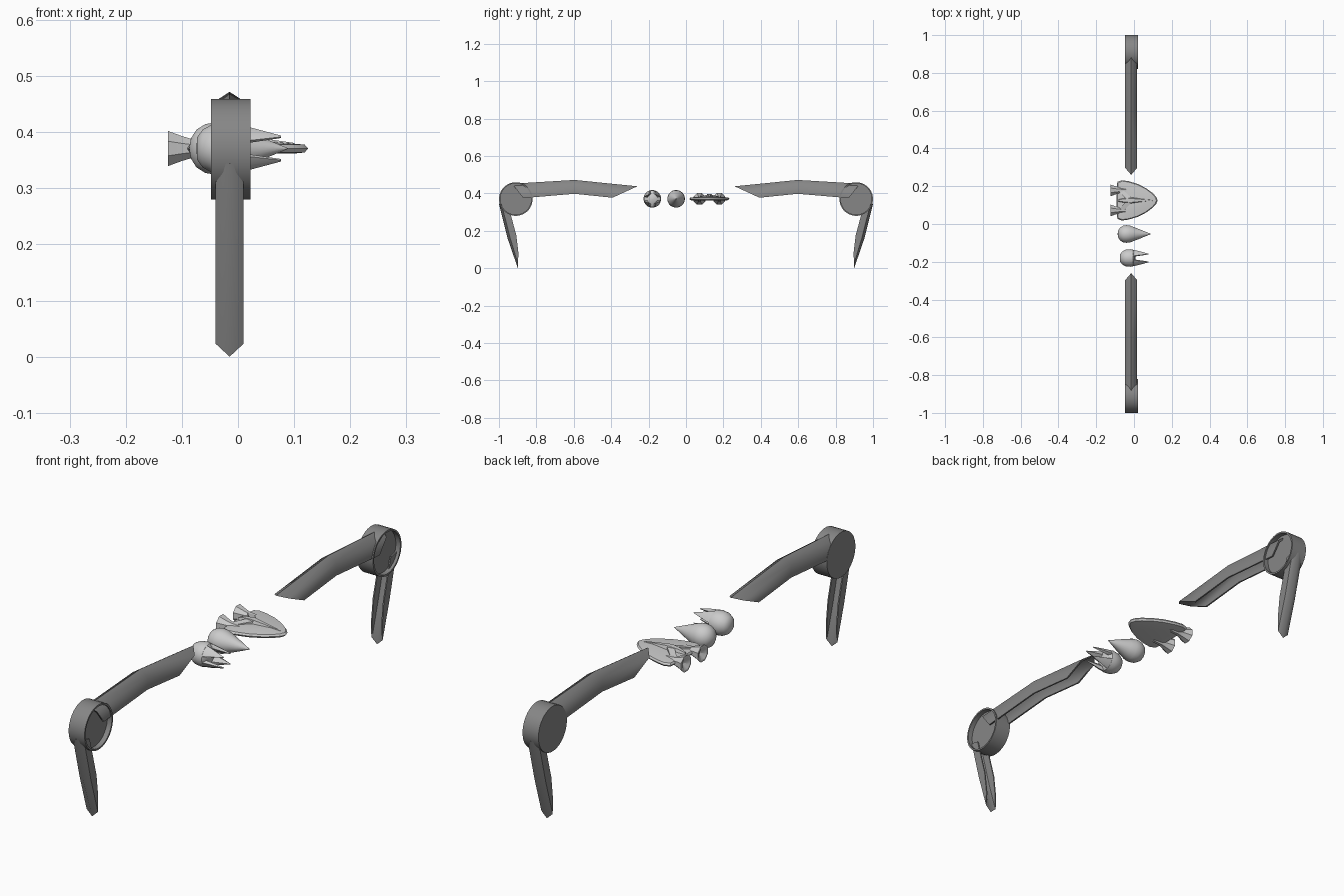
import bpy, bmesh, math
from mathutils import Vector

if "Cube" in bpy.data.objects:
    bpy.data.objects.remove(bpy.data.objects["Cube"])

Z = 0.371      # height of the ships' centre line
XC = -0.015    # centre plane of the dock arms

dark = bpy.data.materials.new("dark_grey")
dark.diffuse_color = (0.24, 0.24, 0.24, 1)
dark.use_nodes = True
dark.node_tree.nodes["Principled BSDF"].inputs["Base Color"].default_value = dark.diffuse_color


def finish(bm, name, mat=None, angle=40):
    bmesh.ops.remove_doubles(bm, verts=bm.verts, dist=1e-5)
    bmesh.ops.recalc_face_normals(bm, faces=bm.faces)
    me = bpy.data.meshes.new(name)
    bm.to_mesh(me)
    bm.free()
    ob = bpy.data.objects.new(name, me)
    bpy.context.collection.objects.link(ob)
    if mat:
        me.materials.append(mat)
    bpy.ops.object.select_all(action='DESELECT')
    ob.select_set(True)
    bpy.context.view_layer.objects.active = ob
    bpy.ops.object.shade_smooth_by_angle(angle=math.radians(angle))
    return ob


def loft(bm, rings):
    """Join closed rings of points and cap both ends."""
    vs = [[bm.verts.new(p) for p in r] for r in rings]
    n = len(vs[0])
    for a, b in zip(vs, vs[1:]):
        for i in range(n):
            j = (i + 1) % n
            bm.faces.new((a[i], a[j], b[j], b[i]))
    bm.faces.new(vs[0][::-1])
    bm.faces.new(vs[-1])


def revolve(name, profile, y, z=Z, n=24, mat=None, angle=40):
    """Turn (x, radius) points around an axis along x."""
    bm = bmesh.new()
    rings = []
    for x, r in profile:
        r = max(r, 0.0003)
        rings.append([(x, y + r * math.cos(2 * math.pi * (i + .5) / n),
                       z + r * math.sin(2 * math.pi * (i + .5) / n)) for i in range(n)])
    loft(bm, rings)
    return finish(bm, name, mat, angle)


def channel(name, outer, inner, w, side):
    """Ridged open channel swept between an outer and an inner (y, z) path."""
    k = 0.8
    section = [(-w, 1), (-w, .28), (0, 0), (w, .28), (w, 1),
               (w * k, 1), (w * k, .36), (0, .1), (-w * k, .36), (-w * k, 1)]
    bm = bmesh.new()
    rings = []
    for o, i in zip(outer, inner):
        o, i = Vector(o), Vector(i)
        ring = []
        for dx, t in section:
            p = o.lerp(i, t)
            ring.append((XC + dx, side * p.x, p.y))
        rings.append(ring)
    loft(bm, rings)
    return finish(bm, name, dark, 58)


# Dock arms: hub disc, upper arm and leg on each side
for side, tag in ((-1, "front"), (1, "back")):
    revolve(f"{tag}_hub", [(-.048, 0), (-.048, .09), (.022, .09), (.022, .083),
                           (.002, .083), (.002, 0)], side * .91, .37, 32, dark)
    channel(f"{tag}_upper_arm",
            [(.93, .452), (.596, .472), (.26, .438)],
            [(.87, .375), (.596, .398), (.393, .377)], .032, side)
    channel(f"{tag}_leg",
            [(1.0, .345), (.955, .163), (.899, 0)],
            [(.95, .335), (.907, .175), (.896, .083)], .025, side)

# Teardrop ship
revolve("teardrop_ship", [(-.087, 0), (-.084, .018), (-.074, .034), (-.058, .044),
                          (-.04, .047), (-.022, .045), (0, .037), (.04, .021), (.09, 0)],
        -.053)

# Claw ship: round body with four pointed prongs
CY = -.18
revolve("claw_body", [(-.074, 0), (-.073, .02), (-.063, .034), (-.045, .044),
                      (-.02, .047), (-.004, .044), (.004, .034), (.008, 0)], CY)
for q in range(4):
    mid = math.radians(45 + 90 * q)
    bm = bmesh.new()
    for x, r0, r1, spread in ((-.025, .03, .0465, 36), (.01, .028, .043, 27), (.077, .028, .031, 3)):
        for d in (-spread, 0, spread):
            a = mid + math.radians(d)
            for r in (r0, r1):
                bm.verts.new((x, CY + r * math.cos(a), Z + r * math.sin(a)))
    res = bmesh.ops.convex_hull(bm, input=bm.verts)
    bmesh.ops.delete(bm, geom=[v for v in bm.verts if not v.link_faces], context='VERTS')
    finish(bm, f"claw_prong_{q + 1}", None, 30)

# Delta ship: thin shield-shaped hull
AY = .125
half = [(.125, 0), (.118, .018), (.1, .038), (.065, .064), (.02, .087), (-.03, .102),
        (-.065, .107), (-.088, .098), (-.092, .06)]
outline = half + [(x, -y) for x, y in half[:0:-1]]
bm = bmesh.new()
loft(bm, [[(x * s, AY + y * s, Z + dz) for x, y in outline]
          for s, dz in ((.8, -.009), (.95, -.007), (1, 0), (.95, .007), (.5, .012))])
finish(bm, "delta_hull", None, 25)

# Delta ship: raised fuselage spine
bm = bmesh.new()
rings = []
for x, w, h in ((.1, .003, .01), (.03, .013, .02), (-.02, .022, .026), (-.06, .014, .022), (-.085, .006, .014)):
    rings.append([(x, AY - w, Z), (x, AY - w * .5, Z + h), (x, AY + w * .5, Z + h), (x, AY + w, Z)])
loft(bm, rings)
finish(bm, "delta_spine", None, 25)

# Delta ship: flared engines and the struts that carry them
for s, tag in ((-1, "front"), (1, "back")):
    ey = AY + s * .053
    revolve(f"delta_{tag}_engine", [(-.11, 0), (-.125, .026), (-.125, .034), (-.1, .024), (-.075, .016),
                                    (-.045, .014), (-.01, .003)], ey, Z, 8, None, 25)
    bm = bmesh.new()
    loft(bm, [[(x0, y, Z + .004), (x1, y, Z + .004), (x1, y, Z + h), (x0, y, Z + h)]
              for x0, x1, y, h in ((-.045, -.01, AY + s * .01, .022),
                                   (-.085, -.055, ey, .013))])
    finish(bm, f"delta_{tag}_strut", None, 25)
